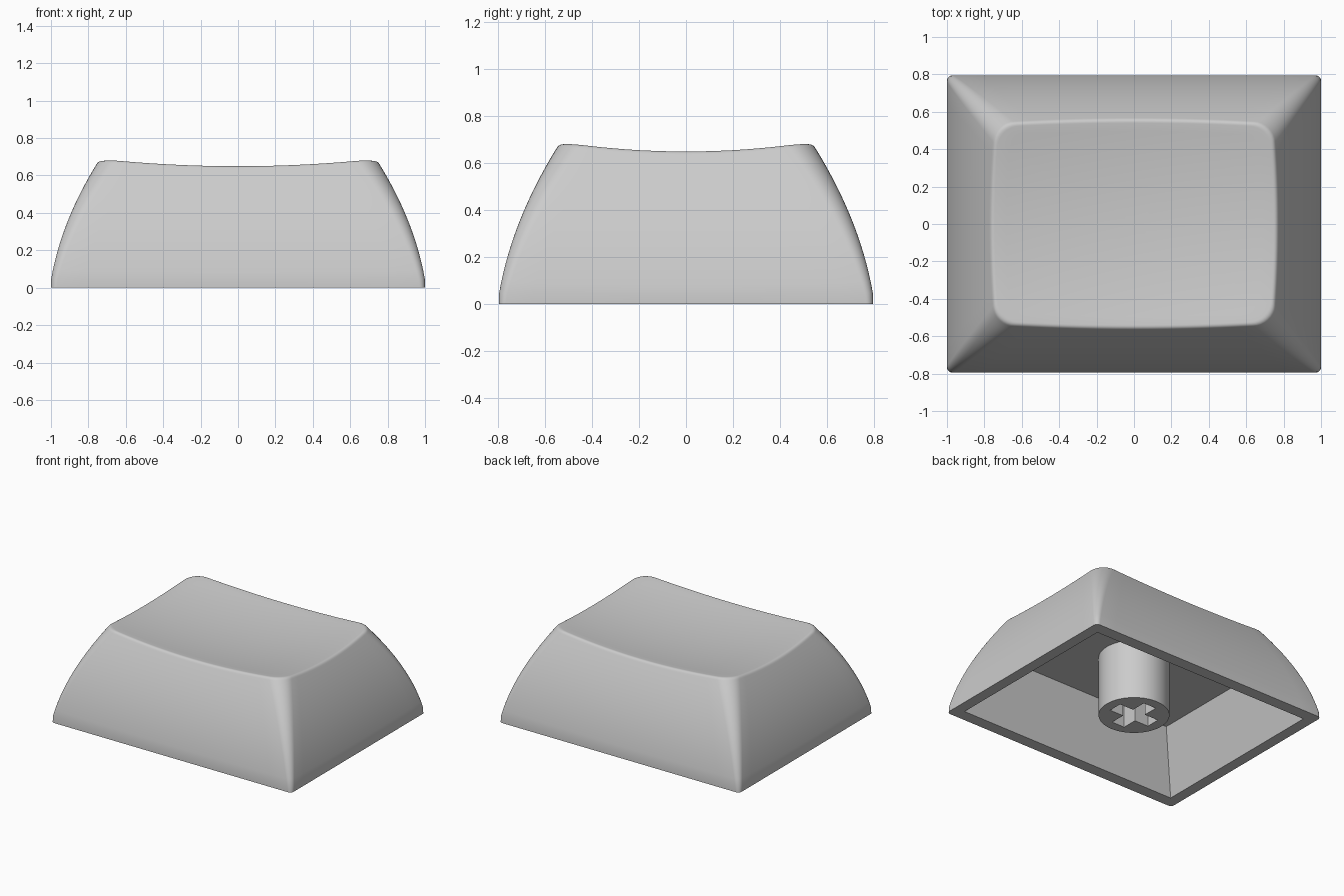
import bpy, bmesh
from math import sin, cos, pi

if "Cube" in bpy.data.objects:
    bpy.data.objects.remove(bpy.data.objects["Cube"], do_unlink=True)

HALF_X, HALF_Y = 1.0, 0.795
SIDE, CORNER = 14, 8          # divisions per side and per corner
FILLET = 0.02
LIP = 0.04                    # upright band at the base

grey = bpy.data.materials.new("light grey plastic")
grey.use_nodes = True
grey.diffuse_color = (0.6, 0.6, 0.6, 1)
grey.node_tree.nodes["Principled BSDF"].inputs["Base Color"].default_value = (0.6, 0.6, 0.6, 1)


def finish(bm, name):
    bmesh.ops.remove_doubles(bm, verts=bm.verts, dist=1e-5)
    bmesh.ops.recalc_face_normals(bm, faces=bm.faces)
    mesh = bpy.data.meshes.new(name)
    bm.to_mesh(mesh)
    bm.free()
    mesh.materials.append(grey)
    obj = bpy.data.objects.new(name, mesh)
    bpy.context.collection.objects.link(obj)
    bpy.ops.object.select_all(action='DESELECT')
    obj.select_set(True)
    bpy.context.view_layer.objects.active = obj
    bpy.ops.object.shade_smooth_by_angle(angle=pi / 6)


def bridge(bm, a, b):
    n = len(a)
    for i in range(n):
        j = (i + 1) % n
        bm.faces.new((a[i], a[j], b[j], b[i]))


def dish(x, y):
    return 0.605 + 0.078 * x * x + 0.151 * y * y


def inset(z):
    h = max(0, z - LIP)
    return 0.17 * h + 0.36 * h * h


def rim_point(index, hx, hy, r):
    """Point on a rounded rectangle, counted around from the right side."""
    quarter, k = divmod(index, SIDE + CORNER)
    a, b = (hx, hy) if quarter % 2 == 0 else (hy, hx)
    if k < SIDE:
        x, y = a, (b - r) * (2 * k / SIDE - 1)
    else:
        t = (k - SIDE) / CORNER * pi / 2
        x, y = a - r + r * cos(t), b - r + r * sin(t)
    for _ in range(quarter):
        x, y = -y, x
    return x, y


COUNT = 4 * (SIDE + CORNER)


def wall_point(index, t, extra=0.0):
    """Point on the bulging wall, t running from the base to the dished rim."""
    z = 0.65 * t
    for _ in range(4):
        d = inset(z) + extra
        x, y = rim_point(index, HALF_X - d, HALF_Y - d, 0.03 + 0.08 * t)
        z = t * (dish(x, y) - FILLET)
    return x, y, z


# Cap shell: bulging walls
bm = bmesh.new()
rings = []
for s in range(17):
    rings.append([bm.verts.new(wall_point(i, s / 16)) for i in range(COUNT)])

# Rounded lip between walls and dish
for s in range(1, 6):
    u = s / 5
    ring = []
    for i in range(COUNT):
        x0, y0, z0 = wall_point(i, 1)
        x1, y1, _ = wall_point(i, 1, 0.01)
        x2, y2, _ = wall_point(i, 1, 0.03)
        p0, p1, p2 = (x0, y0, z0), (x1, y1, dish(x1, y1)), (x2, y2, dish(x2, y2))
        ring.append(bm.verts.new([(1 - u) ** 2 * a + 2 * u * (1 - u) * b + u * u * c
                                  for a, b, c in zip(p0, p1, p2)]))
    rings.append(ring)

# Dished top, in rings shrinking to the middle
rim = [v.co.copy() for v in rings[-1]]
for s in range(1, 12):
    f = 1 - s / 12
    rings.append([bm.verts.new((c.x * f, c.y * f, dish(c.x * f, c.y * f))) for c in rim])
for a, b in zip(rings, rings[1:]):
    bridge(bm, a, b)
centre = bm.verts.new((0, 0, dish(0, 0)))
for i in range(COUNT):
    bm.faces.new((rings[-1][i], rings[-1][(i + 1) % COUNT], centre))

# Underside: flat rim, sloped cavity walls and ceiling
last = rings[0]
for hx, hy, z in ((0.918, 0.705, 0), (0.77, 0.575, 0.45)):
    ring = [bm.verts.new((*rim_point(i, hx, hy, 0), z)) for i in range(COUNT)]
    bridge(bm, last, ring)
    last = ring
bm.faces.new(last)
finish(bm, "cap_shell")

# Stem: round post with a cross-shaped socket
bm = bmesh.new()
RADIUS, ARM, SLOT, DEPTH = 0.242, 0.168, 0.053, 0.35
circle = [(RADIUS * cos(2 * pi * i / 64), RADIUS * sin(2 * pi * i / 64)) for i in range(64)]
cross = []
for q in range(4):
    for x, y in ((ARM, -SLOT), (ARM, SLOT), (SLOT, SLOT)):
        for _ in range(q):
            x, y = -y, x
        cross.append((x, y))


def extrude_outline(points, top):
    low = [bm.verts.new((x, y, 0)) for x, y in points]
    high = [bm.verts.new((x, y, top)) for x, y in points]
    bridge(bm, low, high)
    bm.faces.new(high)
    return [bm.edges.get((low[i], low[i - 1])) for i in range(len(low))]


edges = extrude_outline(circle, 0.455) + extrude_outline(cross, DEPTH)
bmesh.ops.triangle_fill(bm, edges=edges, use_beauty=True, normal=(0, 0, -1))
finish(bm, "stem")
